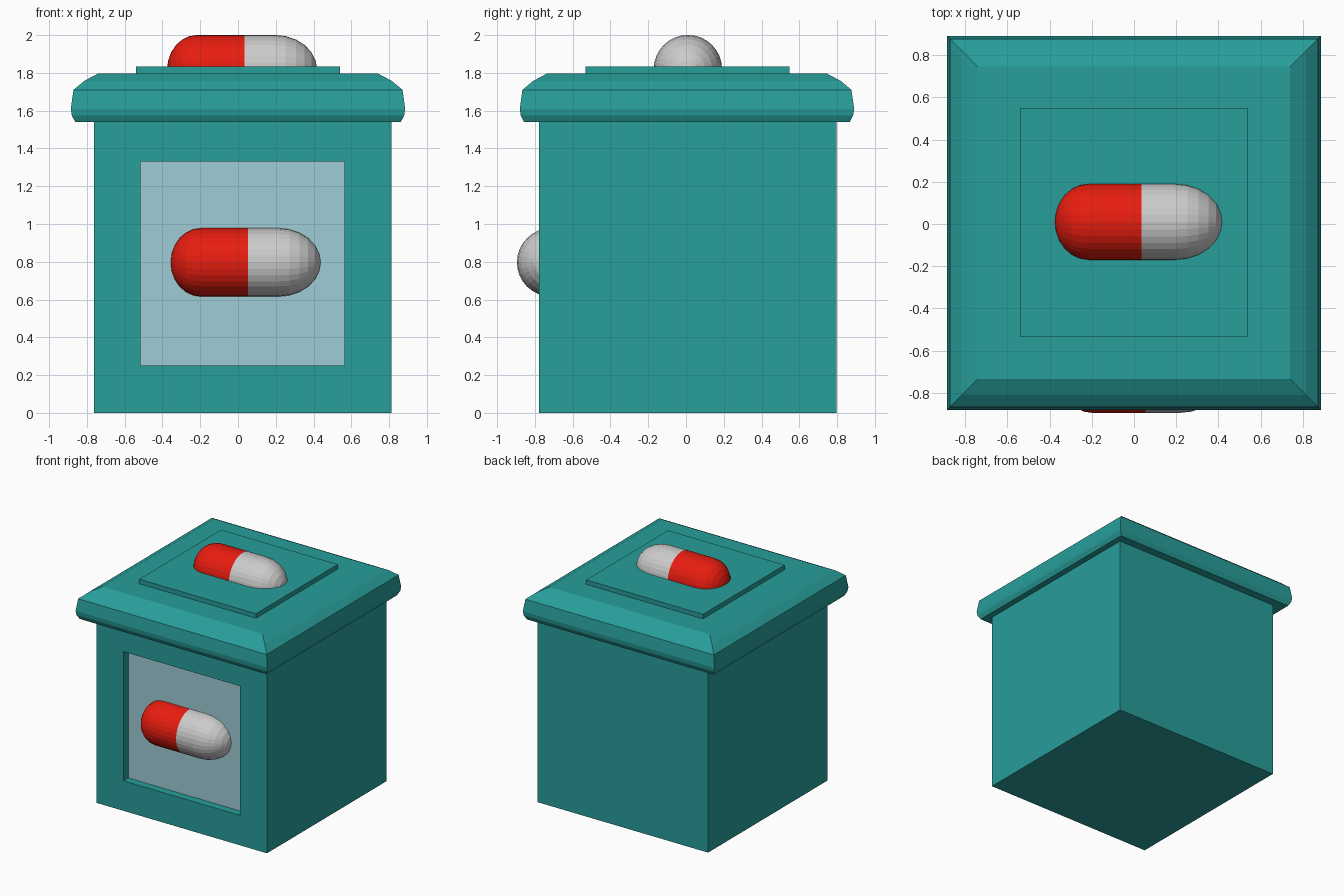
import bpy, bmesh
from math import sin, cos, pi

if "Cube" in bpy.data.objects:
    bpy.data.objects.remove(bpy.data.objects["Cube"])


def material(name, rgb):
    m = bpy.data.materials.new(name)
    m.diffuse_color = (*rgb, 1)
    m.use_nodes = True
    m.node_tree.nodes["Principled BSDF"].inputs["Base Color"].default_value = m.diffuse_color
    return m


TEAL = material("teal", (0.021, 0.342, 0.323))
PANE = material("pale_blue", (0.347, 0.604, 0.672))
RED = material("red", (0.81, 0.012, 0.005))


def finish(name, bm, *mats):
    bmesh.ops.recalc_face_normals(bm, faces=bm.faces)
    me = bpy.data.meshes.new(name)
    bm.to_mesh(me)
    bm.free()
    for m in mats:
        me.materials.append(m)
    ob = bpy.data.objects.new(name, me)
    bpy.context.collection.objects.link(ob)
    return ob


def loft(bm, rings, cap_start=True, cap_end=True):
    """Skin a list of equal-length point rings."""
    rows = [[bm.verts.new(p) for p in r] for r in rings]
    n = len(rows[0])
    for a, b in zip(rows, rows[1:]):
        for i in range(n):
            j = (i + 1) % n
            bm.faces.new((a[i], a[j], b[j], b[i]))
    if cap_start:
        bm.faces.new(rows[0])
    if cap_end:
        bm.faces.new(rows[-1])


def square_stack(name, cx, cy, profile):
    """Square solid whose half-width follows (half, z) points."""
    bm = bmesh.new()
    loft(bm, [[(cx + sx * h, cy + sy * h, z)
               for sx, sy in ((-1, -1), (1, -1), (1, 1), (-1, 1))]
              for h, z in profile])
    return finish(name, bm, TEAL)


def capsule_half(name, seam, flat, tip, radius, mats):
    """Half a pill along x: straight tube, then an elliptical end."""
    steps, sides = 6, 32
    prof = [(0, radius)]
    for k in range(steps):
        a = k / steps * pi / 2
        prof.append((flat + (tip - flat) * sin(a), radius * cos(a)))
    prof.append((tip, radius * 0.04))
    x, y, z = seam
    bm = bmesh.new()
    loft(bm, [[(x + d, y + r * cos(2 * pi * i / sides), z + r * sin(2 * pi * i / sides))
               for i in range(sides)] for d, r in prof])
    return finish(name, bm, *mats)


# Box body with a recessed front window
body = square_stack("box_body", 0.025, 0.01, [(0.788, 0), (0.788, 1.56)])
body.data.materials.append(PANE)
bm = bmesh.new()
bm.from_mesh(body.data)
front = min(bm.faces, key=lambda f: f.calc_center_median().y)
bmesh.ops.inset_individual(bm, faces=[front], thickness=0.2)
c = front.calc_center_median()
for v in front.verts:
    v.co.x = 0.565 if v.co.x > c.x else -0.515
    v.co.z = 1.33 if v.co.z > c.z else 0.25
floor = bmesh.ops.extrude_discrete_faces(bm, faces=[front])["faces"][0]
for v in floor.verts:
    v.co.y += 0.065
floor.material_index = 1
bmesh.ops.recalc_face_normals(bm, faces=bm.faces)
bm.to_mesh(body.data)
bm.free()

# Lid with rounded rim, and raised plate
square_stack("lid", 0, 0.005, [(0.862, 1.54), (0.88, 1.575), (0.885, 1.61), (0.871, 1.71),
                               (0.815, 1.757), (0.74, 1.797)])
square_stack("lid_plate", 0, 0.007, [(0.54, 1.78), (0.54, 1.835)])

# Two-tone capsules on the lid and in the window
for label, seam in (("top", (0.035, 0.01, 1.82)), ("front", (0.054, -0.714, 0.797))):
    capsule_half(label + "_capsule_red", seam, -0.25, -0.41, 0.181, [RED])
    capsule_half(label + "_capsule_white", seam, 0.16, 0.383, 0.181, [])
